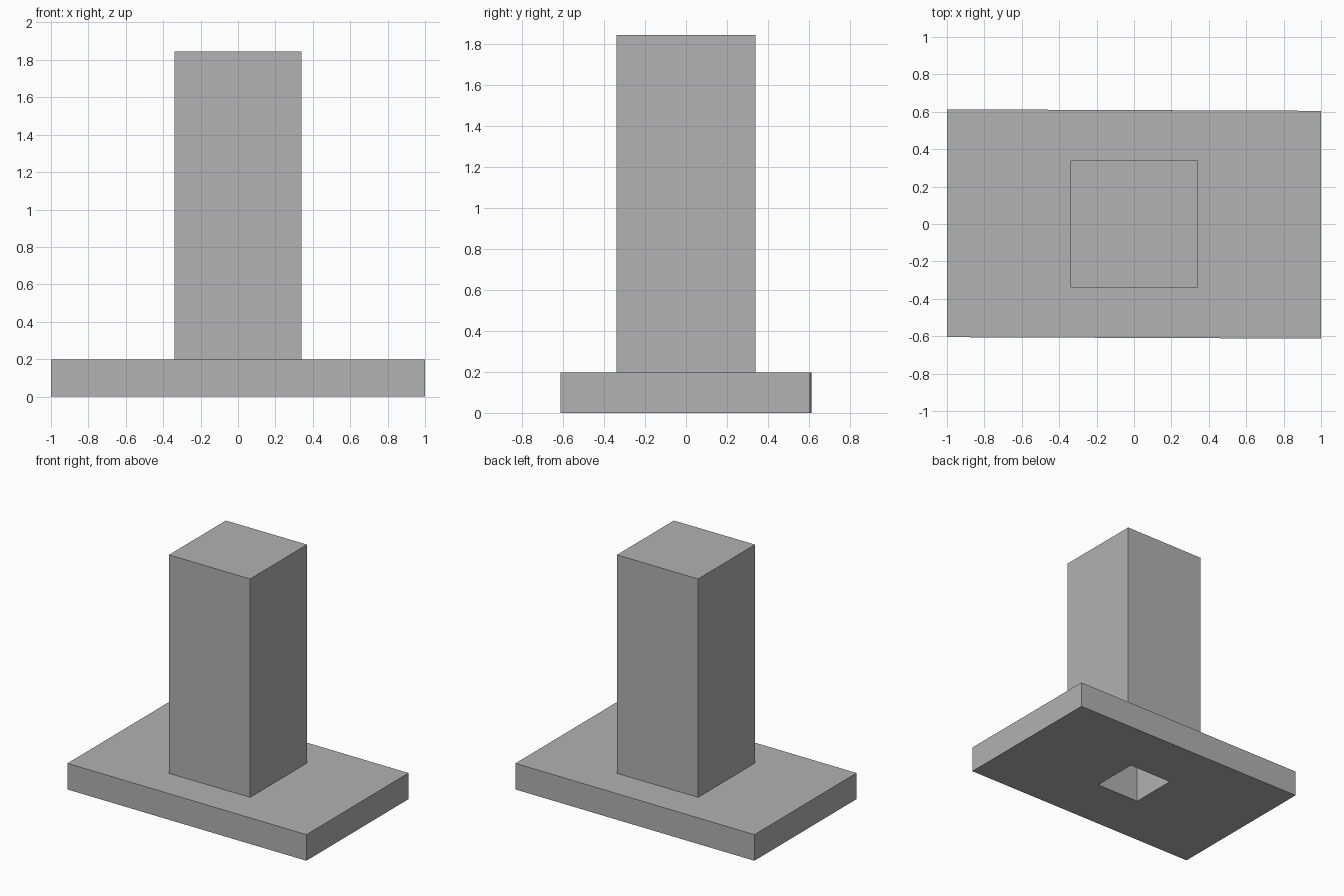
import bpy
import bmesh

cube = bpy.data.objects.get("Cube")
if cube:
    bpy.data.objects.remove(cube, do_unlink=True)

# Single plain grey
grey = bpy.data.materials.new("plain grey")
grey.use_nodes = True
colour = (0.445, 0.445, 0.445, 1)
grey.diffuse_color = colour
grey.node_tree.nodes["Principled BSDF"].inputs["Base Color"].default_value = colour


def square_tube(bm, outer, inner, z0, z1, skew=0.0):
    """Square-holed block between z0 and z1; returns its bottom and top inner loops."""
    def loop(half, z, k):
        corners = ((-1, -1), (1, -1), (1, 1), (-1, 1))
        return [bm.verts.new((half[0] * x, half[1] * y - k * x, z)) for x, y in corners]

    out_low, out_high = loop(outer, z0, skew), loop(outer, z1, skew)
    in_low, in_high = loop(inner, z0, 0), loop(inner, z1, 0)
    for i in range(4):
        j = (i + 1) % 4
        bm.faces.new((out_low[i], out_low[j], out_high[j], out_high[i]))
        bm.faces.new((in_low[j], in_low[i], in_high[i], in_high[j]))
        bm.faces.new((out_low[j], out_low[i], in_low[i], in_low[j]))
        bm.faces.new((out_high[i], out_high[j], in_high[j], in_high[i]))


def finish(name, bm):
    bmesh.ops.recalc_face_normals(bm, faces=bm.faces)
    mesh = bpy.data.meshes.new(name)
    bm.to_mesh(mesh)
    bm.free()
    mesh.materials.append(grey)
    bpy.context.collection.objects.link(bpy.data.objects.new(name, mesh))


BASE_TOP, CAP, TOP = 0.197, 1.69, 1.845
BORE = (0.182, 0.182)
POST = (0.339, 0.339)

# Base plate, very slightly skewed, with the square socket through it
bm = bmesh.new()
square_tube(bm, (1.0, 0.609), BORE, 0, BASE_TOP, skew=0.004)
finish("base_plate", bm)

# Hollow square post
bm = bmesh.new()
square_tube(bm, POST, BORE, BASE_TOP, CAP)
finish("post", bm)

# Solid cap closing the post
bm = bmesh.new()
bmesh.ops.create_cube(bm, size=1)
for v in bm.verts:
    v.co = (v.co.x * 2 * POST[0], v.co.y * 2 * POST[1], TOP if v.co.z > 0 else CAP)
finish("post_cap", bm)
